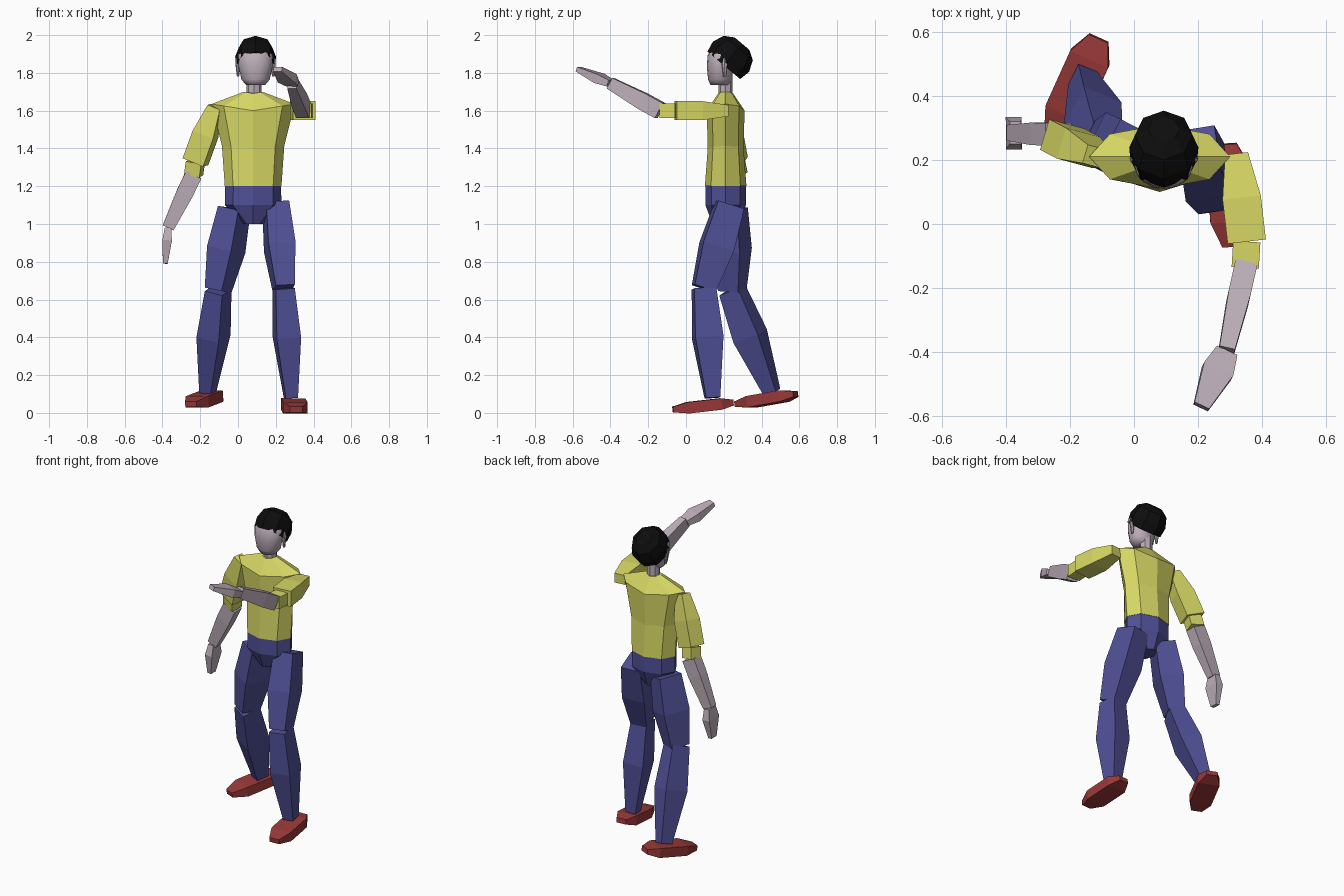
import bpy, bmesh
from math import sin, cos, radians, tau
from mathutils import Vector

cube = bpy.data.objects.get("Cube")
if cube:
    bpy.data.objects.remove(cube, do_unlink=True)


def material(name, *rgb):
    mat = bpy.data.materials.new(name)
    mat.use_nodes = True
    mat.diffuse_color = (*rgb, 1)
    shader = mat.node_tree.nodes["Principled BSDF"]
    shader.inputs["Base Color"].default_value = (*rgb, 1)
    return mat


shirt_yellow = material("shirt yellow", .68, .68, .13)
trouser_blue = material("trouser blue", .08, .08, .31)
shoe_red = material("shoe red", .32, .04, .04)
pale_skin = material("pale skin", .5, .42, .48)
hair_black = material("hair black", .004, .004, .004)


def loft(name, mat, rings, smooth=False):
    """Skin a list of equal-length point rings and cap both ends."""
    bm = bmesh.new()
    rows = [[bm.verts.new(point) for point in ring] for ring in rings]
    for lower, upper in zip(rows, rows[1:]):
        for i in range(len(lower)):
            bm.faces.new((lower[i - 1], lower[i], upper[i], upper[i - 1]))
    bm.faces.new(rows[0])
    bm.faces.new(rows[-1])
    bmesh.ops.recalc_face_normals(bm, faces=bm.faces)
    for face in bm.faces:
        face.smooth = smooth
    mesh = bpy.data.meshes.new(name)
    bm.to_mesh(mesh)
    bm.free()
    mesh.materials.append(mat)
    obj = bpy.data.objects.new(name, mesh)
    bpy.context.collection.objects.link(obj)
    return obj


def oval_body(name, mat, location, levels, sides=8, rise=0, tilt=0, smooth=False):
    """Stack oval rings of (height, half width, half depth); rise lifts the flanks."""
    angles = [tau * i / sides for i in range(sides)]
    rings = []
    for height, half_width, half_depth in levels:
        rings.append([])
        for angle in angles:
            x, y = half_width * cos(angle), half_depth * sin(angle)
            rings[-1].append((x, y, height * (1 + rise * abs(x))))
    obj = loft(name, mat, rings, smooth)
    obj.location = location
    obj.rotation_euler.x = radians(tilt)


def limb(name, mat, start, end, side, shape):
    """Box-section limb, full size at the bellies and scaled at both ends."""
    width, depth, start_scale, end_scale, bellies = shape
    start, end, side = Vector(start), Vector(end), Vector(side)
    axis = (end - start).normalized()
    across = (side - axis * side.dot(axis)).normalized() * width / 2
    through = axis.cross(across.normalized()) * depth / 2
    stations = [(0, start_scale), *((belly, 1) for belly in bellies), (1, end_scale)]
    rings = []
    for along, scale in stations:
        centre = start.lerp(end, along)
        corners = (across + through, across - through,
                   -across - through, through - across)
        rings.append([centre + corner * scale for corner in corners])
    loft(name, mat, rings)


# Trunk
oval_body("shirt", shirt_yellow, (.08, .21, 1.2),
          [(0, .15, .11), (.2, .165, .095), (.4, .22, .1), (.49, .05, .04)], rise=.4)
oval_body("pelvis", trouser_blue, (.08, .21, 1.2),
          [(0, .148, .107), (-.1, .15, .107), (-.2, .05, .07)])

# Head
oval_body("neck", pale_skin, (.085, .21, 1.67), [(0, .04, .037), (.12, .04, .037)])
oval_body("face", pale_skin, (.093, .18, 1.735),
          [(0, .05, .05), (.03, .075, .063), (.1, .09, .07), (.16, .09, .065),
           (.2, .06, .04)], sides=16, smooth=True)
oval_body("hair", hair_black, (.093, .2, 1.84),
          [(0, .104, .113), (.06, .108, .125), (.12, .09, .1), (.15, .05, .05)],
          tilt=-40)
for label, x in (("right_ear", 0), ("left_ear", .186)):
    oval_body(label, pale_skin, (x, .205, 1.83),
              [(-.05, .006, .008), (.02, .014, .017), (.05, .006, .008)])

# Limb shapes: width, depth, scale at start, scale at end, belly positions
thigh = (.145, .17, .85, .7, [.5])
shin = (.13, .15, .78, .5, [.45])
shoe = (.13, .06, .5, .5, [.2, .75])
sleeve = (.12, .1, .6, 1, [.5])
cuff = (.085, .075, 1, 1, [])
forearm = (.09, .07, 1, .7, [.35])
hand = (.1, .05, .7, .5, [.35])

# Each part runs between two joints and faces along one of the pose's side directions
parts = [
    ("thigh", trouser_blue, "hip", "knee", "leg_side", thigh),
    ("shin", trouser_blue, "knee", "ankle", "leg_side", shin),
    ("shoe", shoe_red, "heel", "toe", "leg_side", shoe),
    ("sleeve", shirt_yellow, "shoulder", "elbow", "sleeve_side", sleeve),
    ("cuff", shirt_yellow, "elbow", "cuff_end", "sleeve_side", cuff),
    ("forearm", pale_skin, "cuff_end", "wrist", "forearm_side", forearm),
    ("hand", pale_skin, "wrist", "fingertip", "hand_side", hand),
]

# Right side: trailing leg turned out, arm hanging away from the body
right_pose = dict(
    hip=(-.02, .235, 1.08), knee=(-.105, .245, .65), ankle=(-.16, .455, .11),
    heel=(-.11, .58, .1), toe=(-.25, .27, .045), leg_side=(1, -.5, 0),
    shoulder=(-.12, .21, 1.62), elbow=(-.225, .265, 1.33), cuff_end=(-.235, .28, 1.26),
    wrist=(-.37, .285, .98), fingertip=(-.385, .28, .79),
    sleeve_side=(1, -.3, 0), forearm_side=(1, 0, 0), hand_side=(0, 1, 0))

# Left side: leading leg, arm raised to the front
left_pose = dict(
    hip=(.2, .23, 1.1), knee=(.242, .095, .66), ankle=(.28, .14, .08),
    heel=(.288, .25, .055), toe=(.308, -.07, .018), leg_side=(1, .15, 0),
    shoulder=(.32, .22, 1.6), elbow=(.352, -.055, 1.6), cuff_end=(.347, -.137, 1.6),
    wrist=(.288, -.4, 1.745), fingertip=(.21, -.57, 1.82),
    sleeve_side=(1, -.1, 0), forearm_side=(0, 0, 1), hand_side=(1, -.5, 0))

for label, pose in (("right", right_pose), ("left", left_pose)):
    for part, mat, start, end, side, shape in parts:
        limb(f"{label}_{part}", mat, pose[start], pose[end], pose[side], shape)
